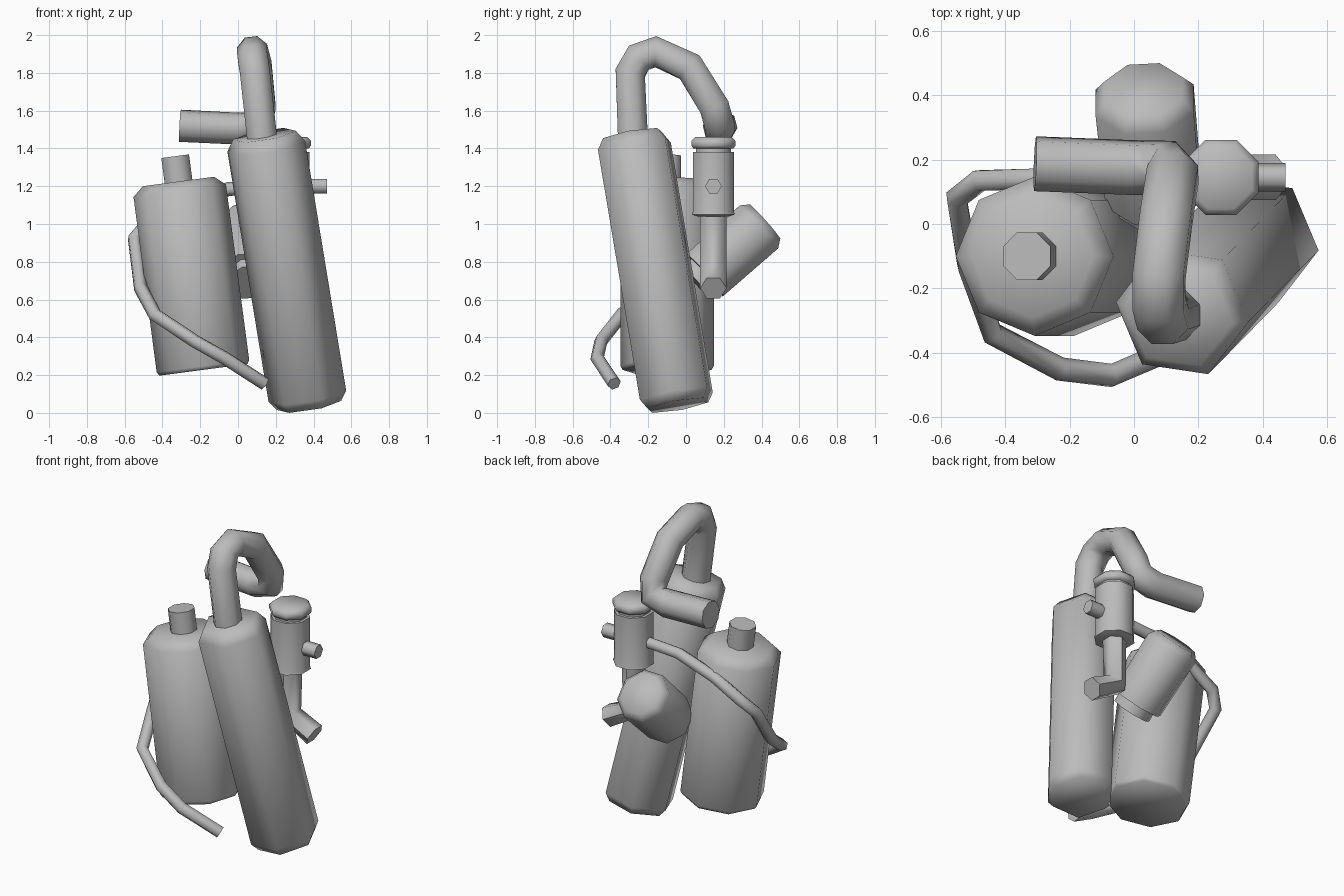
import bpy, bmesh, math
from mathutils import Vector

if "Cube" in bpy.data.objects:
    bpy.data.objects.remove(bpy.data.objects["Cube"], do_unlink=True)

grey = bpy.data.materials.new("plain grey")
grey.use_nodes = True
COLOUR = (0.5, 0.5, 0.5, 1)
grey.diffuse_color = COLOUR
grey.node_tree.nodes["Principled BSDF"].inputs["Base Color"].default_value = COLOUR


def tube(name, points, radii, sides=8, roll=0.0, ref=(1, 0, 0)):
    """Capped tube with mitred rings through the points; one radius or one per point."""
    pts = [Vector(p) for p in points]
    if not isinstance(radii, (list, tuple)):
        radii = [radii] * len(pts)
    bm = bmesh.new()
    rings = []
    u = Vector(ref)
    for i, (p, r) in enumerate(zip(pts, radii)):
        before = (p - pts[i - 1]).normalized() if i else Vector()
        after = (pts[i + 1] - p).normalized() if i < len(pts) - 1 else Vector()
        t = (before + after).normalized()
        u = (u - t * u.dot(t)).normalized()
        v = t.cross(u)
        ring = []
        for k in range(sides):
            a = math.radians(roll) + math.tau * k / sides
            ring.append(bm.verts.new(p + r * (math.cos(a) * u + math.sin(a) * v)))
        rings.append(ring)
    for lower, upper in zip(rings, rings[1:]):
        for k in range(sides):
            n = (k + 1) % sides
            bm.faces.new((lower[k], lower[n], upper[n], upper[k]))
    bm.faces.new(rings[0][::-1])
    bm.faces.new(rings[-1])
    mesh = bpy.data.meshes.new(name)
    bm.to_mesh(mesh)
    bm.free()
    mesh.materials.append(grey)
    obj = bpy.data.objects.new(name, mesh)
    bpy.context.collection.objects.link(obj)
    bpy.ops.object.select_all(action='DESELECT')
    obj.select_set(True)
    bpy.context.view_layer.objects.active = obj
    bpy.ops.object.shade_smooth_by_angle(angle=math.radians(63))
    return obj


def turned(name, start, end, profile, **kw):
    """Straight solid: profile holds (distance along the axis, radius) pairs."""
    a = Vector(start)
    d = (Vector(end) - a).normalized()
    return tube(name, [a + d * s for s, r in profile], [r for s, r in profile], **kw)


# Tall leaning tank, six sided with chamfered ends
start, end = Vector((0.375, -0.043, 0.04)), Vector((0.14, -0.283, 1.47))
length = (end - start).length
turned("tall_tank", start, end,
       [(0, 0.175), (0.05, 0.21), (length - 0.06, 0.21), (length, 0.17)], sides=6, roll=-7)

# Short wide tank and its neck
start, end = Vector((-0.183, -0.1, 0.228)), Vector((-0.315, -0.1, 1.225))
length = (end - start).length
turned("short_tank", start, end,
       [(0, 0.235), (0.02, 0.247), (length - 0.05, 0.247), (length, 0.19)])
turned("short_tank_neck", end, end + (end - start),
       [(-0.03, 0.08), (0.135, 0.08)], roll=22.5)

# Large curved pipe leaving the tall tank
tube("large_pipe", [
    (0.13, -0.28, 1.43), (0.09, -0.295, 1.8), (0.078, -0.25, 1.88),
    (0.078, -0.16, 1.912), (0.1, 0.02, 1.83), (0.12, 0.15, 1.62),
    (0.105, 0.175, 1.53), (0.0, 0.175, 1.505), (-0.307, 0.187, 1.52)],
    0.086, sides=8, roll=22.5)

# Slim hose wrapping behind and around the short tank
tube("slim_hose", [
    (0.2, 0.14, 1.2), (-0.05, 0.14, 1.185), (-0.3, 0.14, 1.1),
    (-0.48, 0.135, 1.0), (-0.55, 0.08, 0.92), (-0.515, -0.13, 0.66),
    (-0.44, -0.34, 0.52), (-0.23, -0.45, 0.38), (-0.07, -0.47, 0.29),
    (0.14, -0.38, 0.155)], 0.037, sides=6, ref=(0, 0, 1))

# Canister at the back, tilted upwards, with a stepped foot
turned("rear_canister", (0.06, 0.1, 0.73), (0.03, 0.415, 1.01),
       [(0, 0.16), (0.38, 0.165), (0.425, 0.13)], roll=22.5)
turned("rear_canister_foot", (0.06, 0.1, 0.73), (0.03, 0.415, 1.01),
       [(-0.06, 0.12), (0.02, 0.12)], roll=22.5)

# Upright filter: body with lower lip, groove and lid
FX, FY = 0.27, 0.145
turned("filter_body", (FX, FY, 1.04), (FX, FY, 2),
       [(0, 0.09), (0.01, 0.122), (0.025, 0.118), (0.34, 0.118)], roll=22.5)
turned("filter_groove", (FX, FY, 1.37), (FX, FY, 2),
       [(0, 0.1), (0.05, 0.1)], roll=22.5)
turned("filter_lid", (FX, FY, 1.4), (FX, FY, 2),
       [(0, 0.115), (0.015, 0.126), (0.04, 0.126), (0.06, 0.105)], roll=22.5)

# Filter side port and lower elbow
turned("filter_port", (FX, FY, 1.2), (1, FY, 1.2), [(0, 0.044), (0.2, 0.044)],
       sides=6, ref=(0, 1, 0))
tube("filter_elbow", [(FX, FY, 1.06), (FX, FY, 0.75), (0.44, FY, 0.66)],
     0.07, sides=6, roll=30)
